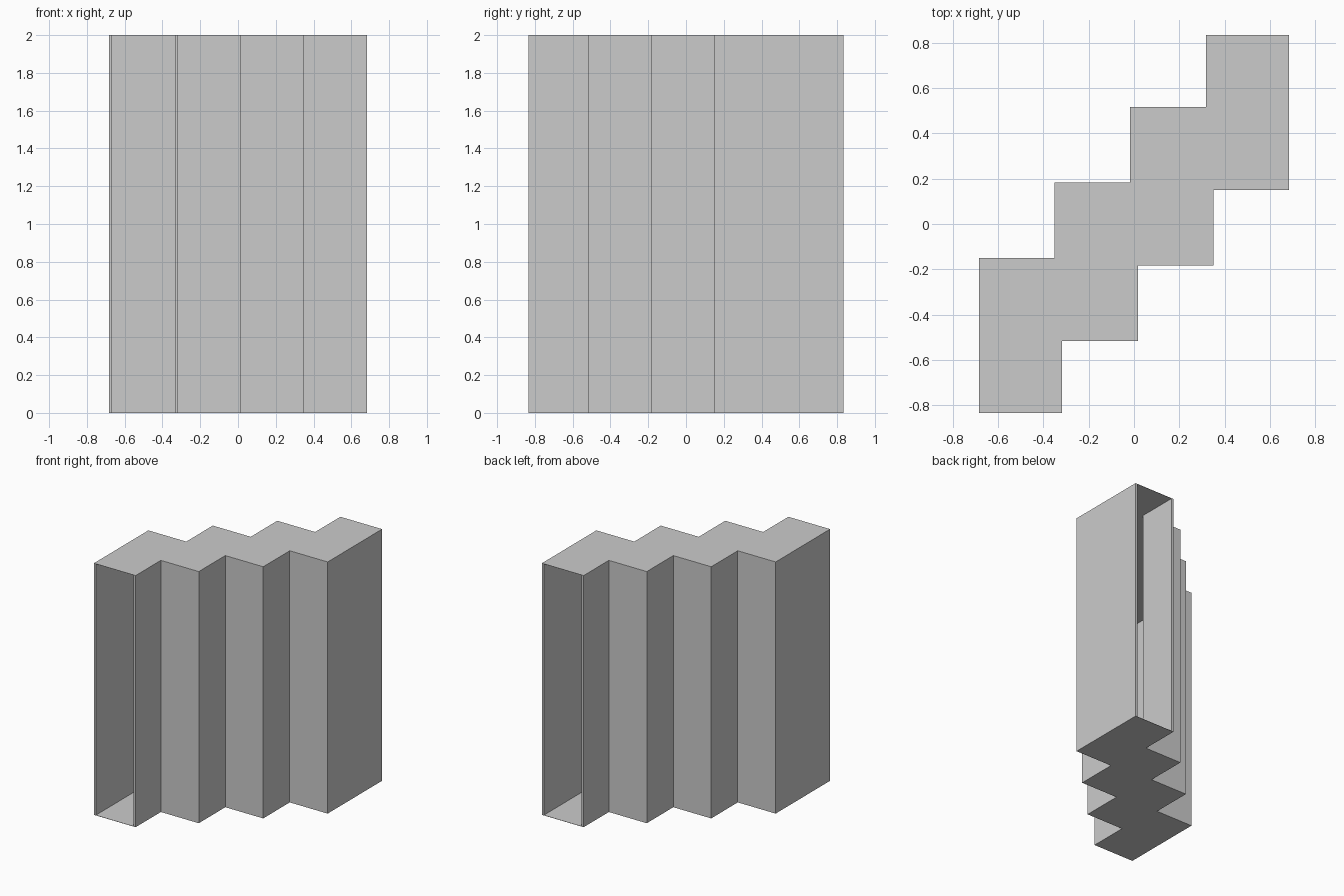
import bpy, bmesh

if "Cube" in bpy.data.objects:
    bpy.data.objects.remove(bpy.data.objects["Cube"])

STEP, T, H, SLAB = 1 / 3, 1 / 60, 2.0, 0.002
END = 5 / 6


def stair(offset):
    """Zigzag path of the left wall, pushed outward by offset."""
    pts = [(-2 / 3 - offset, -END)]
    for i in range(3):
        x, y = -STEP + i * STEP, -STEP / 2 + i * STEP
        pts += [(pts[-1][0], y + offset), (x - offset, y + offset)]
    return pts + [(pts[-1][0], END)]


def turned(pts):
    """Half turn about the centre."""
    return [(-x, -y) for x, y in pts]


def prism(name, caps, z0, z1):
    """Extrude an outline; caps lists its polygons in plan."""
    bm = bmesh.new()
    for pts in caps:
        bm.faces.new([bm.verts.new((x, y, z0)) for x, y in pts])
    res = bmesh.ops.extrude_face_region(bm, geom=bm.faces[:])
    moved = [v for v in res["geom"] if isinstance(v, bmesh.types.BMVert)]
    bmesh.ops.translate(bm, verts=moved, vec=(0, 0, z1 - z0))
    bmesh.ops.recalc_face_normals(bm, faces=bm.faces)
    mesh = bpy.data.meshes.new(name)
    bm.to_mesh(mesh)
    bm.free()
    obj = bpy.data.objects.new(name, mesh)
    bpy.context.collection.objects.link(obj)


# Two stepped walls, leaving both passage ends open
wall = stair(0) + stair(T)[::-1]
prism("left_wall", [wall], SLAB, H - SLAB)
prism("right_wall", [turned(wall)], SLAB, H - SLAB)

# Thin floor and ceiling over the whole stepped footprint
footprint = stair(T) + turned(stair(T))
prism("floor", [footprint], 0, SLAB)
prism("ceiling", [footprint], H - SLAB, H)
